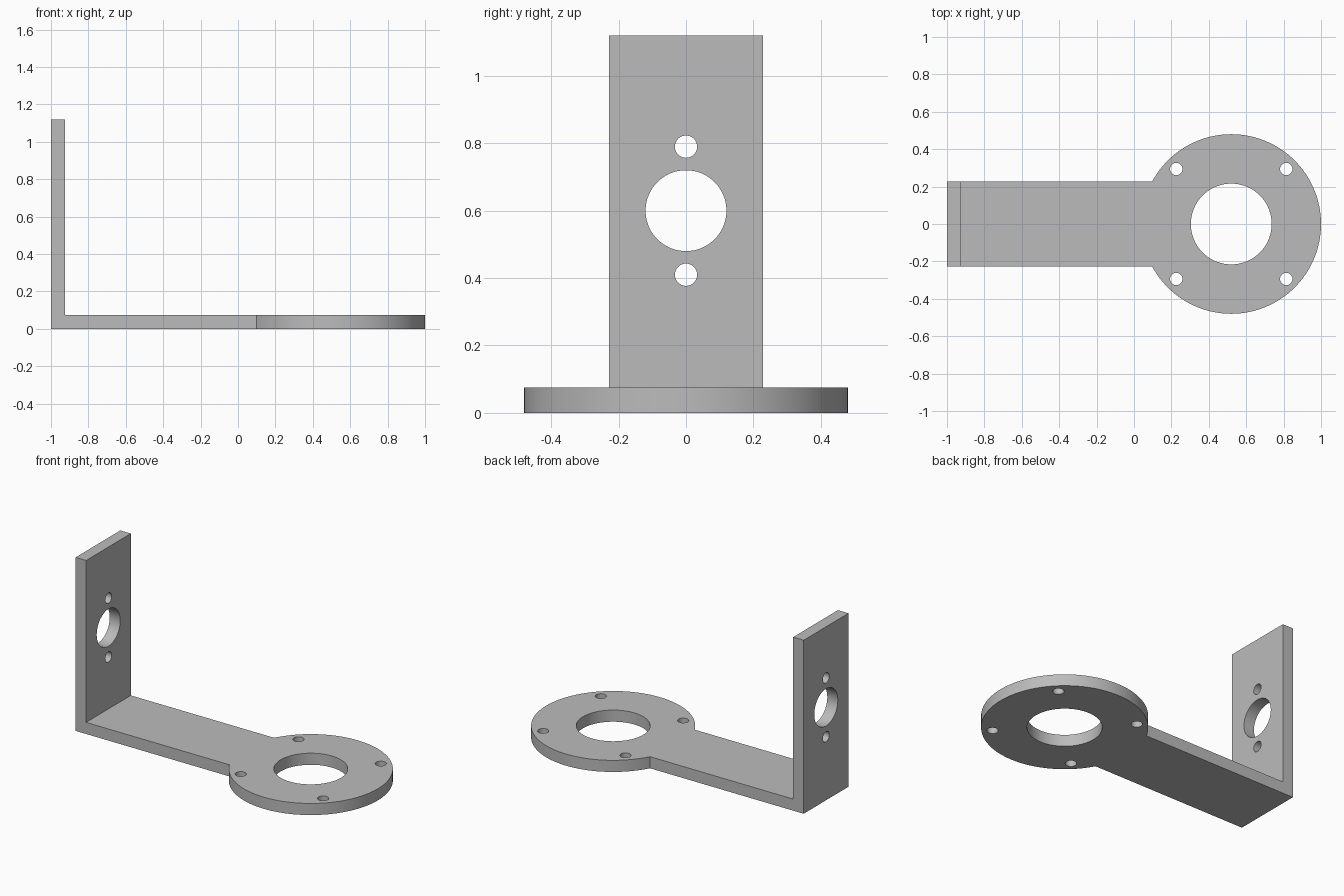
import bpy
import bmesh
import math
from mathutils import Matrix, Vector

cube = bpy.data.objects.get("Cube")
if cube:
    bpy.data.objects.remove(cube, do_unlink=True)

THICK = 0.075        # sheet thickness
HALF_W = 0.228       # half width of the arm and upright
HEIGHT = 1.12        # top of the upright
RING_X, RING_R = 0.52, 0.48
BOLT_R = 0.033

grey = bpy.data.materials.new("plain_grey")
grey.use_nodes = True
colour = (0.5, 0.5, 0.5, 1)
grey.diffuse_color = colour
grey.node_tree.nodes["Principled BSDF"].inputs["Base Color"].default_value = colour


def add_object(name, bm):
    bmesh.ops.recalc_face_normals(bm, faces=bm.faces)
    mesh = bpy.data.meshes.new(name)
    bm.to_mesh(mesh)
    bm.free()
    mesh.materials.append(grey)
    obj = bpy.data.objects.new(name, mesh)
    bpy.context.collection.objects.link(obj)
    return obj


def cylinder(name, centre, radius, depth, axis="Z", sides=64):
    bm = bmesh.new()
    turn = Matrix.Rotation(math.pi / 2, 4, "Y") if axis == "X" else Matrix()
    bmesh.ops.create_cone(bm, cap_ends=True, segments=sides, radius1=radius,
                          radius2=radius, depth=depth,
                          matrix=Matrix.Translation(centre) @ turn)
    return add_object(name, bm)


def combine(target, tool, operation):
    """Apply a boolean and discard the tool object."""
    mod = target.modifiers.new(operation.title(), "BOOLEAN")
    mod.operation, mod.solver, mod.object = operation, "EXACT", tool
    bpy.context.view_layer.objects.active = target
    bpy.ops.object.modifier_apply(modifier=mod.name)
    bpy.data.objects.remove(tool, do_unlink=True)


# L-shaped arm and upright, from a side profile
profile = [(-1, 0), (RING_X, 0), (RING_X, THICK),
           (THICK - 1, THICK), (THICK - 1, HEIGHT), (-1, HEIGHT)]
bm = bmesh.new()
side = bm.faces.new([bm.verts.new((x, -HALF_W, z)) for x, z in profile])
swept = bmesh.ops.extrude_face_region(bm, geom=[side])["geom"]
bmesh.ops.translate(bm, vec=Vector((0, 2 * HALF_W, 0)),
                    verts=[v for v in swept if isinstance(v, bmesh.types.BMVert)])
bracket = add_object("mounting_bracket", bm)

# Round end plate
combine(bracket, cylinder("end_disc", (RING_X, 0, THICK / 2), RING_R, THICK,
                          sides=128), "UNION")

# Holes through the round end: large centre hole and four bolt holes
holes = [cylinder("ring_hole", (RING_X, 0, THICK / 2), 0.216, 0.3, sides=96)]
for sx in (-1, 1):
    for sy in (-1, 1):
        holes.append(cylinder("ring_bolt_hole",
                              (RING_X + sx * 0.294, sy * 0.294, THICK / 2),
                              BOLT_R, 0.3, sides=32))

# Holes through the upright: centre hole with a bolt hole above and below
for offset, radius in ((0, 0.12), (0.19, BOLT_R), (-0.19, BOLT_R)):
    holes.append(cylinder("upright_hole", (-1 + THICK / 2, 0, 0.6 + offset),
                          radius, 0.3, axis="X"))
for hole in holes:
    combine(bracket, hole, "DIFFERENCE")

# Smooth curved walls, crisp edges
bpy.ops.object.select_all(action="DESELECT")
bracket.select_set(True)
bpy.context.view_layer.objects.active = bracket
bpy.ops.object.shade_smooth_by_angle(angle=math.radians(30))
